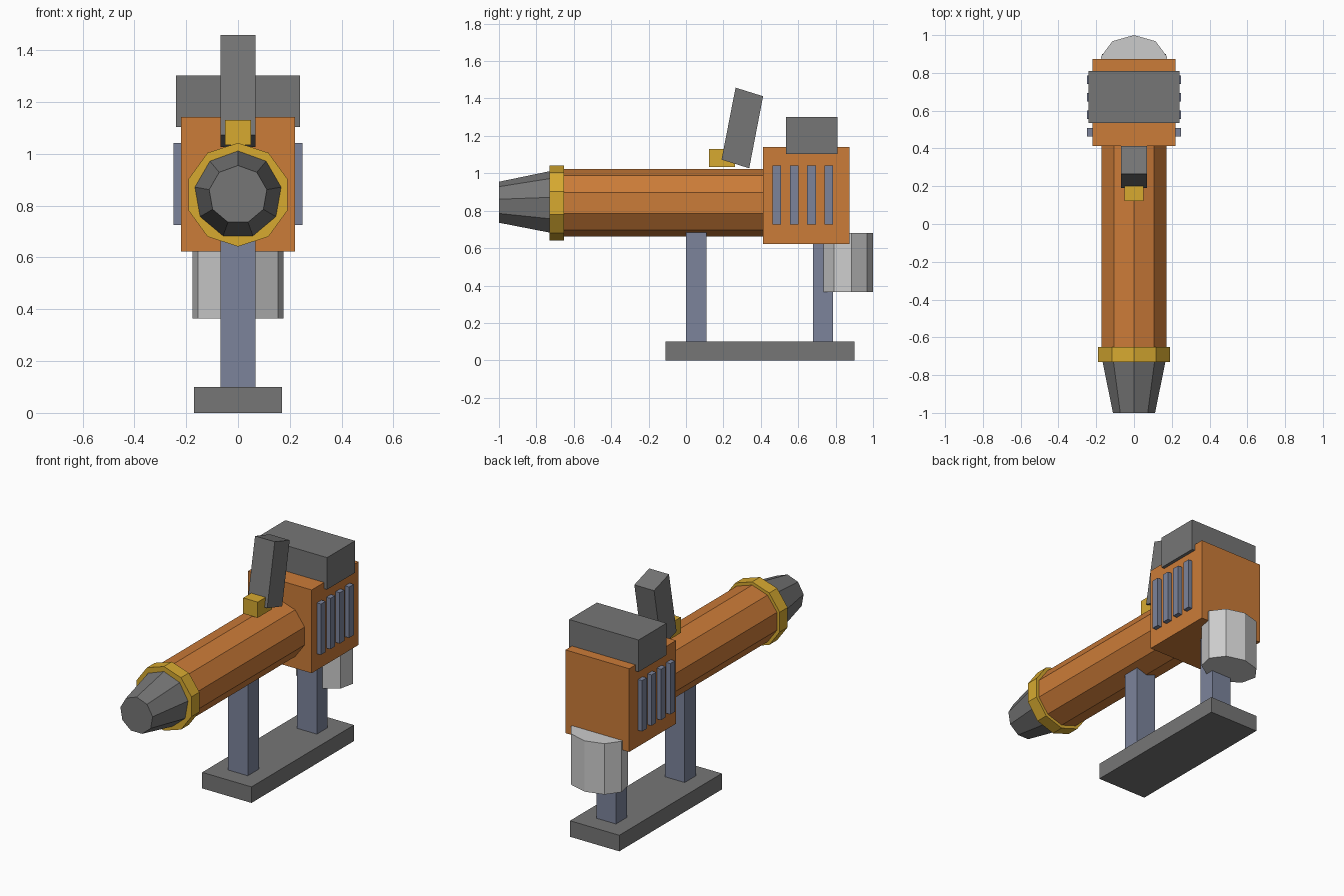
import bpy, bmesh, math

if "Cube" in bpy.data.objects:
    bpy.data.objects.remove(bpy.data.objects["Cube"])


def material(name, color):
    m = bpy.data.materials.new(name)
    m.diffuse_color = (*color, 1)
    m.use_nodes = True
    m.node_tree.nodes["Principled BSDF"].inputs["Base Color"].default_value = m.diffuse_color
    return m


ORANGE = material("orange", (0.60, 0.20, 0.04))
YELLOW = material("yellow", (0.68, 0.40, 0.03))
STEEL = material("blue_steel", (0.20, 0.23, 0.33))
GREY = material("dark_grey", (0.18, 0.18, 0.18))


def loft(name, rings, mat=None):
    """Join matching point rings with side faces and cap both ends."""
    bm = bmesh.new()
    loops = [[bm.verts.new(p) for p in ring] for ring in rings]
    n = len(loops[0])
    for a, b in zip(loops, loops[1:]):
        for i in range(n):
            j = (i + 1) % n
            bm.faces.new((a[i], a[j], b[j], b[i]))
    bm.faces.new(loops[0])
    bm.faces.new(loops[-1])
    bmesh.ops.recalc_face_normals(bm, faces=bm.faces)
    me = bpy.data.meshes.new(name)
    bm.to_mesh(me)
    bm.free()
    ob = bpy.data.objects.new(name, me)
    bpy.context.collection.objects.link(ob)
    if mat:
        me.materials.append(mat)
    return ob


def box(name, x, y, z, mat=None):
    rings = [[(x[0], y[0], h), (x[1], y[0], h), (x[1], y[1], h), (x[0], y[1], h)] for h in z]
    return loft(name, rings, mat)


def polygon(sides, rx, ry):
    """Polygon with one corner pointing along the second axis."""
    return [(rx * math.sin(math.tau * i / sides), ry * math.cos(math.tau * i / sides))
            for i in range(sides)]


AXIS_Z = 0.842


def tube(name, sides, sections, mat=None):
    """Faceted tube along y from (y, radius) sections."""
    return loft(name, [[(u, y, AXIS_Z + v) for u, v in polygon(sides, r, r)]
                       for y, r in sections], mat)


# Stand
box("base_plate", (-0.17, 0.17), (-0.11, 0.90), (0, 0.10), GREY)
box("front_post", (-0.068, 0.068), (0.0, 0.11), (0.10, 0.69), STEEL)
box("rear_post", (-0.068, 0.068), (0.68, 0.787), (0.10, 0.63), STEEL)

# Barrel, collar and tapered nozzle
tube("barrel", 10, [(-0.66, 0.18), (0.42, 0.18)], ORANGE)
tube("collar", 10, [(-0.73, 0.20), (-0.652, 0.20)], YELLOW)
tube("nozzle", 9, [(-1.0, 0.113), (-0.72, 0.171)], GREY)

# Rear housing with top block
box("housing", (-0.22, 0.22), (0.412, 0.874), (0.623, 1.142), ORANGE)
box("top_block", (-0.24, 0.24), (0.535, 0.81), (1.103, 1.302), GREY)

# Side vent bars
for side in (-1, 1):
    for i in range(4):
        y = 0.486 + 0.0925 * i
        x = sorted((side * 0.20, side * 0.248))
        box(f"vent_{'left' if side < 0 else 'right'}_{i + 1}", x,
            (y - 0.023, y + 0.023), (0.725, 1.042), STEEL)

# Small sight and tilted lever
box("sight", (-0.05, 0.05), (0.123, 0.263), (1.033, 1.131), YELLOW)
lever = [(0.265, 1.458), (0.412, 1.412), (0.338, 1.027), (0.19, 1.073)]
loft("tilted_lever", [[(x, y, z) for y, z in lever] for x in (-0.068, 0.068)], GREY)

# Oval tank under the back
loft("rear_tank", [[(u, 0.861 + v, z) for u, v in polygon(9, 0.178, 0.139)]
                   for z in (0.365, 0.682)])
